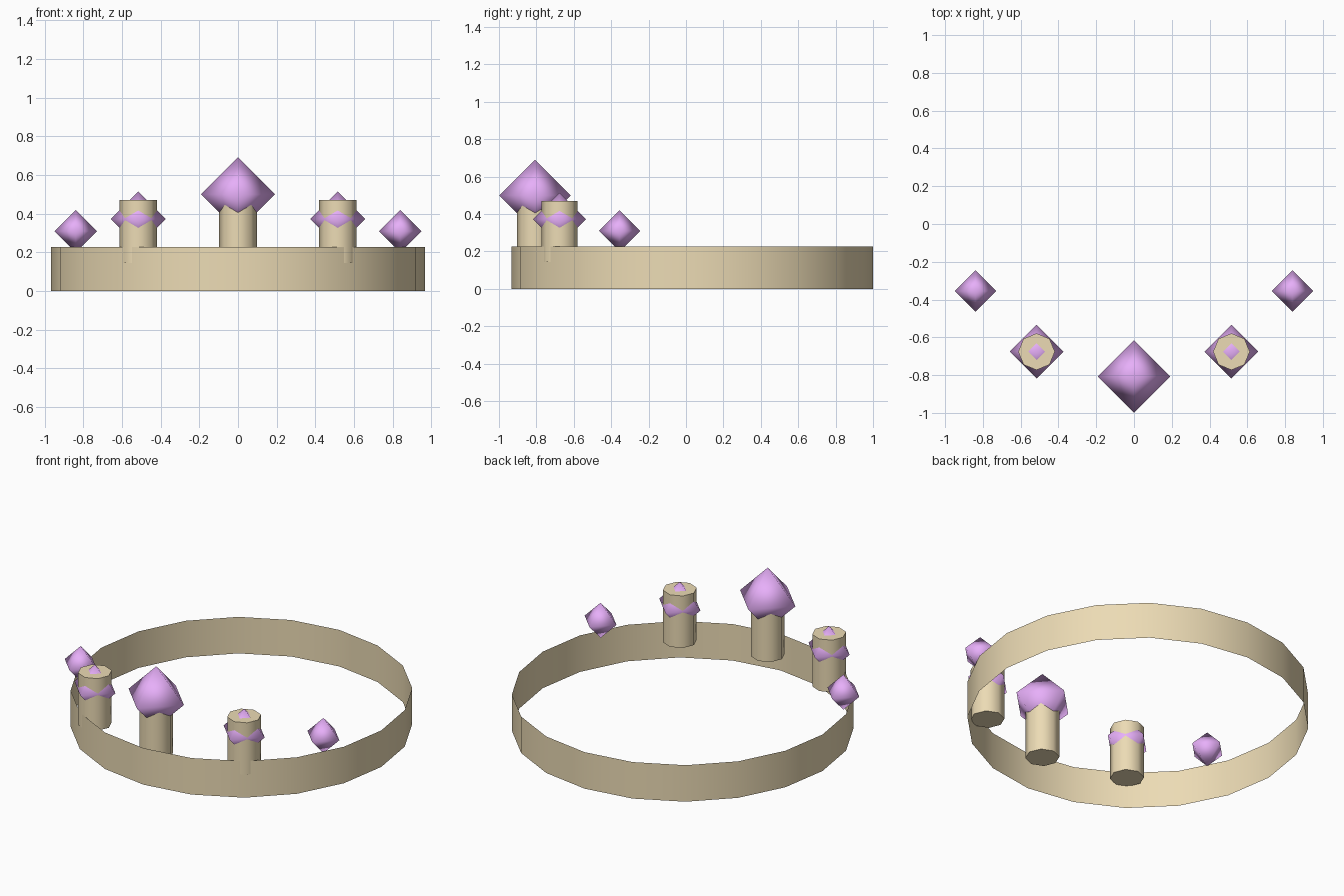
import bpy, bmesh, math

if "Cube" in bpy.data.objects:
    bpy.data.objects.remove(bpy.data.objects["Cube"])


def material(name, color):
    m = bpy.data.materials.new(name)
    m.diffuse_color = color
    m.use_nodes = True
    m.node_tree.nodes["Principled BSDF"].inputs["Base Color"].default_value = m.diffuse_color
    return m


GOLD = material("gold", (0.84, 0.71, 0.46, 1))
PURPLE = material("purple", (0.80, 0.43, 0.95, 1))


def finish(ob, name, mat, angle):
    ob.name = name
    ob.data.materials.append(mat)
    bpy.ops.object.shade_smooth_by_angle(angle=math.radians(angle))


def tube(name, loc, radius, z0, z1, sides, fill):
    bpy.ops.mesh.primitive_cylinder_add(
        vertices=sides, radius=radius, depth=z1 - z0, end_fill_type=fill,
        location=(loc[0], loc[1], (z0 + z1) / 2))
    finish(bpy.context.object, name, GOLD, 50)


def gem(name, loc, r):
    # octahedron: six points on the axes, hulled
    bm = bmesh.new()
    for axis in range(3):
        for s in (-r, r):
            p = [0, 0, 0]
            p[axis] = s
            bm.verts.new(p)
    bmesh.ops.convex_hull(bm, input=bm.verts)
    bmesh.ops.recalc_face_normals(bm, faces=bm.faces)
    me = bpy.data.meshes.new(name)
    bm.to_mesh(me)
    bm.free()
    ob = bpy.data.objects.new(name, me)
    ob.location = loc
    bpy.context.collection.objects.link(ob)
    bpy.ops.object.select_all(action='DESELECT')
    ob.select_set(True)
    bpy.context.view_layer.objects.active = ob
    finish(ob, name, PURPLE, 180)


# thin open band
tube("band", (0, 0.033), 0.967, 0, 0.228, 20, 'NOTHING')

# centre post and large gem
tube("centre_post", (0, -0.807), 0.097, 0.145, 0.47, 8, 'NGON')
gem("centre_gem", (0, -0.807, 0.50), 0.191)

# mirrored side posts and gems
for side, s in (("left", -1), ("right", 1)):
    tube(side + "_post", (s * 0.516, -0.676), 0.097, 0.145, 0.47, 8, 'NGON')
    gem(side + "_post_gem", (s * 0.516, -0.676, 0.372), 0.142)
    gem(side + "_outer_gem", (s * 0.839, -0.355, 0.31), 0.11)
